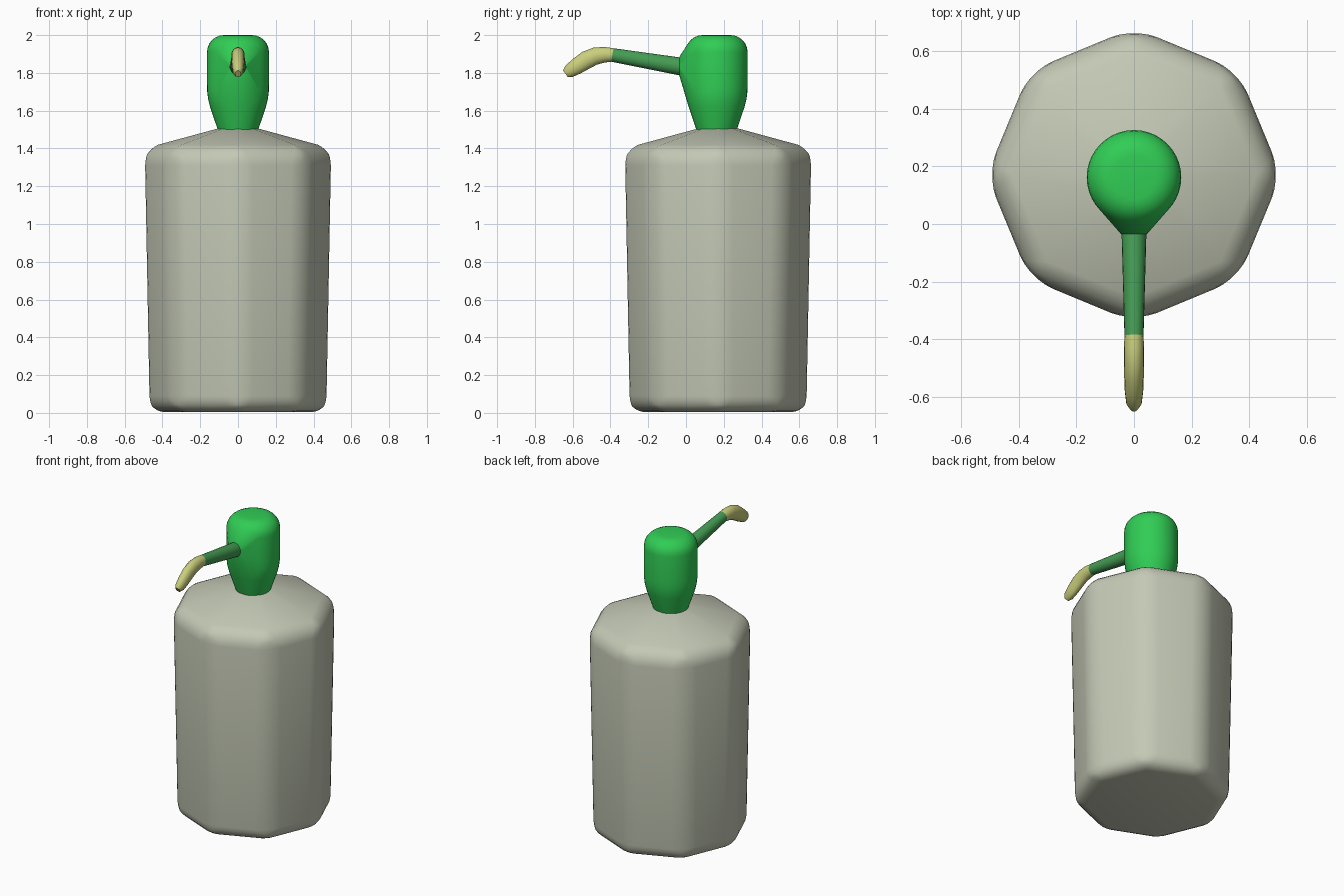
import bpy, bmesh, math
from mathutils import Vector, Matrix

if "Cube" in bpy.data.objects:
    bpy.data.objects.remove(bpy.data.objects["Cube"])

CENTRE_Y = 0.17


def material(name, rgb):
    m = bpy.data.materials.new(name)
    m.use_nodes = True
    m.diffuse_color = (*rgb, 1)
    m.node_tree.nodes["Principled BSDF"].inputs["Base Color"].default_value = (*rgb, 1)
    return m


grey = material("warm grey", (0.55, 0.58, 0.46))
green = material("bright green", (0.03, 0.61, 0.09))
dark_green = material("tube green", (0.06, 0.34, 0.09))
yellow = material("pale yellow", (0.59, 0.62, 0.20))


def ring(bm, centre, rx, ry, count, tilt=0.0):
    """Ellipse of vertices round z, turned about x by tilt."""
    turn = Matrix.Rotation(tilt, 3, 'X')
    angles = [2 * math.pi * i / count for i in range(count)]
    return [bm.verts.new(Vector(centre) + turn @ Vector((rx * math.cos(a), ry * math.sin(a), 0)))
            for a in angles]


def loft(bm, rings):
    for low, high in zip(rings, rings[1:]):
        n = len(low)
        for i in range(n):
            j = (i + 1) % n
            bm.faces.new((low[i], low[j], high[j], high[i]))
    bm.faces.new(rings[0][::-1])
    bm.faces.new(rings[-1])


def finish(bm, name, mat, angle, bevel=0.0):
    bmesh.ops.recalc_face_normals(bm, faces=bm.faces)
    mesh = bpy.data.meshes.new(name)
    bm.to_mesh(mesh)
    bm.free()
    mesh.materials.append(mat)
    ob = bpy.data.objects.new(name, mesh)
    bpy.context.collection.objects.link(ob)
    bpy.ops.object.select_all(action='DESELECT')
    ob.select_set(True)
    bpy.context.view_layer.objects.active = ob
    if bevel:
        mod = ob.modifiers.new("rounded edges", 'BEVEL')
        mod.width = bevel
        mod.segments = 5
        mod.limit_method = 'ANGLE'
        mod.angle_limit = math.radians(25)
        bpy.ops.object.modifier_apply(modifier=mod.name)
    bpy.ops.object.shade_smooth_by_angle(angle=math.radians(angle))
    return ob


# Eight-sided bottle with a sloping shoulder
bm = bmesh.new()
loft(bm, [ring(bm, (0, CENTRE_Y, z), r, r, 8)
          for z, r in ((0.005, 0.487), (1.395, 0.513), (1.51, 0.09))])
finish(bm, "bottle", grey, 40, bevel=0.085)

# Pump head: rounded cap drawn out to the spout base
bm = bmesh.new()
head_profile = [(1.49, 0.104), (1.62, 0.148), (1.66, 0.158), (1.70, 0.163), (1.74, 0.164)]
for i in range(7):
    a = math.pi / 2 * i / 6
    head_profile.append((1.91 + 0.09 * math.sin(a), 0.074 + 0.09 * math.cos(a)))
for z, r in head_profile:
    ring(bm, (0, CENTRE_Y - 0.008, z), r, r, 40)
ring(bm, (0, -0.035, 1.835), 0.045, 0.05, 20, math.radians(90))
hull = bmesh.ops.convex_hull(bm, input=bm.verts)
bmesh.ops.delete(bm, geom=list({g for g in hull["geom_interior"] + hull["geom_unused"]
                                if isinstance(g, bmesh.types.BMVert)}), context='VERTS')
finish(bm, "pump_head", green, 40)

# Tapered spout tube
bm = bmesh.new()
loft(bm, [ring(bm, (0, y, z), rx, rz, 20, math.radians(80))
          for y, z, rx, rz in ((0.0, 1.829, 0.044, 0.048), (-0.39, 1.895, 0.033, 0.036))])
finish(bm, "spout_tube", dark_green, 40)

# Drooping nozzle tip: centre y, z, half width, half height, tilt
bm = bmesh.new()
sections = [(-0.388, 1.895, 0.033, 0.036, 82), (-0.43, 1.896, 0.035, 0.041, 90),
            (-0.48, 1.889, 0.035, 0.046, 100), (-0.53, 1.867, 0.034, 0.048, 114),
            (-0.58, 1.834, 0.032, 0.043, 124), (-0.62, 1.807, 0.027, 0.035, 126),
            (-0.638, 1.795, 0.015, 0.022, 126)]
loft(bm, [ring(bm, (0, y, z), rx, rz, 16, math.radians(t)) for y, z, rx, rz, t in sections])
finish(bm, "nozzle_tip", yellow, 50)
